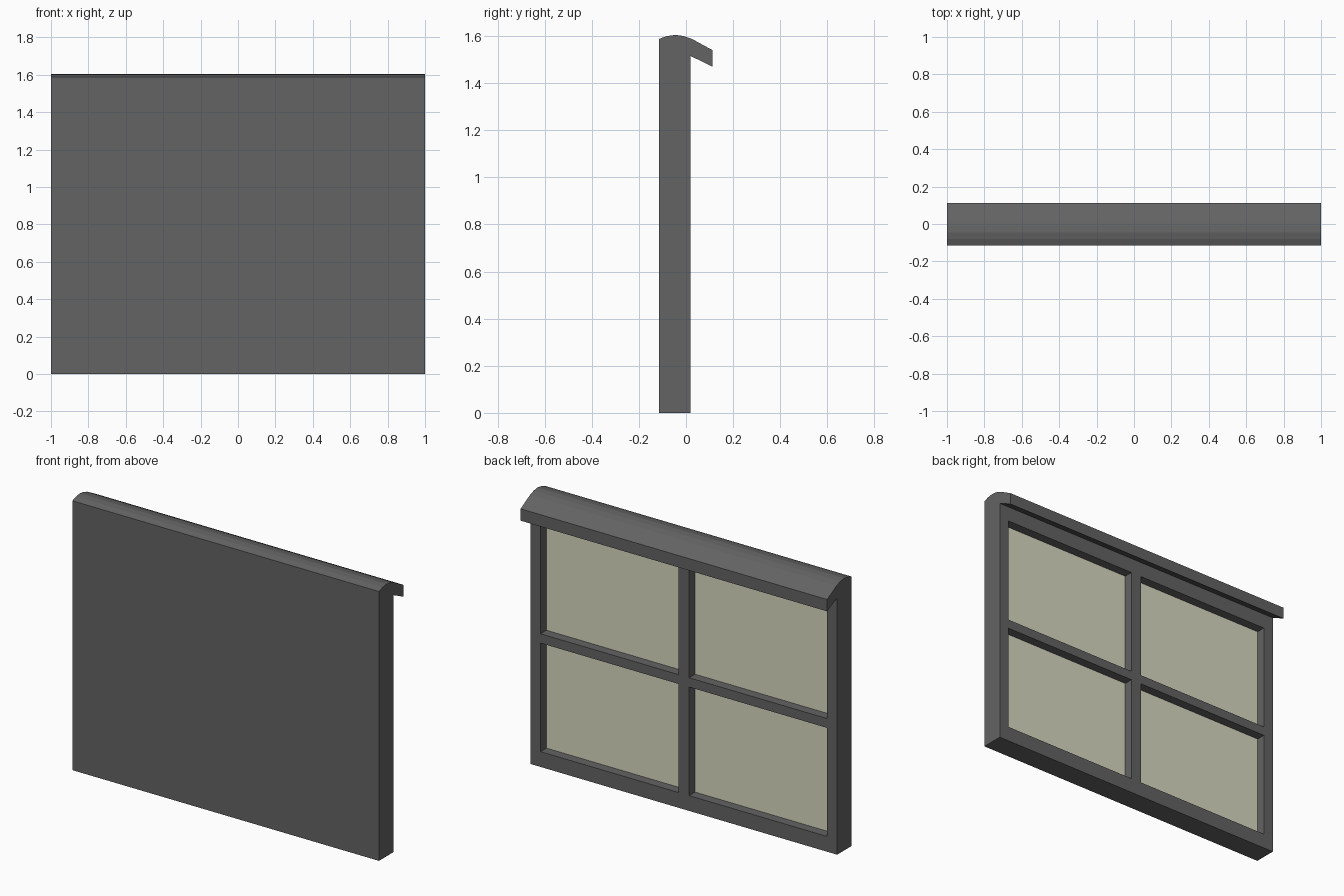
import bpy
import bmesh
from mathutils import Matrix, Vector

cube = bpy.data.objects.get("Cube")
if cube:
    bpy.data.objects.remove(cube, do_unlink=True)


def material(name, color):
    mat = bpy.data.materials.new(name)
    mat.use_nodes = True
    mat.diffuse_color = (*color, 1)
    mat.node_tree.nodes["Principled BSDF"].inputs["Base Color"].default_value = (*color, 1)
    return mat


def finish(name, bm, mat):
    bmesh.ops.recalc_face_normals(bm, faces=bm.faces)
    mesh = bpy.data.meshes.new(name)
    bm.to_mesh(mesh)
    bm.free()
    mesh.materials.append(mat)
    obj = bpy.data.objects.new(name, mesh)
    bpy.context.collection.objects.link(obj)
    return obj


def add_box(bm, low, high):
    low, high = Vector(low), Vector(high)
    matrix = Matrix.Translation((low + high) / 2) @ Matrix.Diagonal((*(high - low), 1))
    bmesh.ops.create_cube(bm, size=1, matrix=matrix)


grey = material("dark grey frame", (0.125, 0.125, 0.125))
cream = material("pale cream glass", (0.68, 0.69, 0.52))

BACK = 0.02         # rear face of the frame
RECESS = -0.035     # visible surface of the panes
PLATE = 0.006       # pane thickness

# Wall and curved hood, one side profile extruded along x
profile = [(-0.115, 0), (BACK, 0), (BACK, 1.515), (0.113, 1.47), (0.113, 1.54),
           (0.025, 1.588), (-0.01, 1.6), (-0.045, 1.605), (-0.08, 1.6), (-0.115, 1.588)]
bm = bmesh.new()
side = bm.faces.new([bm.verts.new((-1, y, z)) for y, z in profile])
extruded = bmesh.ops.extrude_face_region(bm, geom=[side])["geom"]
bmesh.ops.translate(bm, vec=(2, 0, 0),
                    verts=[v for v in extruded if isinstance(v, bmesh.types.BMVert)])
frame = finish("window_frame", bm, grey)

# Four recesses and the panes that sit in them
cut_bm, pane_bm = bmesh.new(), bmesh.new()
for x0, x1 in ((-0.935, -0.035), (0.035, 0.935)):
    for z0, z1 in ((0.09, 0.73), (0.785, 1.425)):
        add_box(cut_bm, (x0, RECESS - PLATE / 2, z0), (x1, BACK + 0.04, z1))
        add_box(pane_bm, (x0, RECESS - PLATE, z0), (x1, RECESS, z1))
cutter = finish("recess_cutter", cut_bm, grey)
cutter.hide_render = True
cutter.hide_viewport = True
cutter.display_type = 'WIRE'
finish("window_panes", pane_bm, cream)

cut = frame.modifiers.new("recesses", 'BOOLEAN')
cut.operation = 'DIFFERENCE'
cut.solver = 'EXACT'
cut.object = cutter
